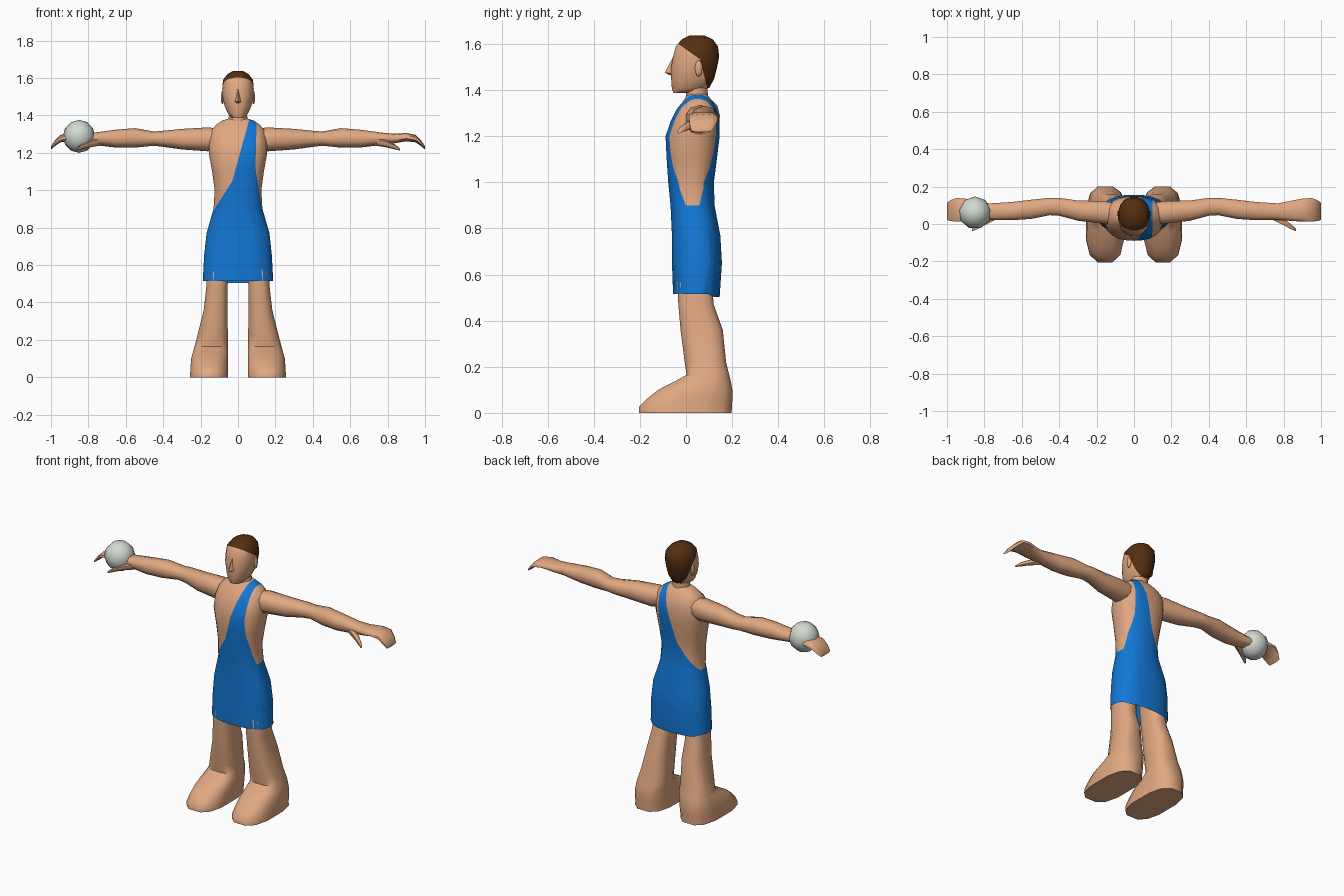
import bpy, bmesh, math
from mathutils import Vector

if "Cube" in bpy.data.objects:
    bpy.data.objects.remove(bpy.data.objects["Cube"])


def material(name, rgb):
    m = bpy.data.materials.new(name)
    m.diffuse_color = (*rgb, 1)
    m.use_nodes = True
    m.node_tree.nodes["Principled BSDF"].inputs["Base Color"].default_value = m.diffuse_color
    return m


SKIN = material("skin", (0.75, 0.39, 0.22))
BLUE = material("blue cloth", (0.006, 0.19, 0.68))
HAIR = material("brown hair", (0.09, 0.028, 0.006))
STONE = material("pale grey", (0.64, 0.69, 0.64))


def finish(bm, name, mats, mirror=False, angle=60):
    bmesh.ops.recalc_face_normals(bm, faces=bm.faces)
    me = bpy.data.meshes.new(name)
    bm.to_mesh(me)
    bm.free()
    ob = bpy.data.objects.new(name, me)
    bpy.context.collection.objects.link(ob)
    for m in mats:
        me.materials.append(m)
    bpy.ops.object.select_all(action='DESELECT')
    ob.select_set(True)
    bpy.context.view_layer.objects.active = ob
    bpy.ops.object.shade_smooth_by_angle(angle=math.radians(angle))
    if mirror:
        mod = ob.modifiers.new("mirror", 'MIRROR')
        mod.use_mirror_merge = False
    return ob


def loft(rings, axis='z', n=12, power=2.0, cap_start=True):
    """Rings are (position, u0, u1, v0, v1); u,v = x,y for z lofts and y,z for x lofts."""
    bm = bmesh.new()
    rows = []
    for pos, u0, u1, v0, v1 in rings:
        row = []
        for i in range(n):
            a = 2 * math.pi * (i + 0.5) / n
            c, s = math.cos(a), math.sin(a)
            u = (u0 + u1) / 2 + (u1 - u0) / 2 * math.copysign(abs(c) ** (2 / power), c)
            v = (v0 + v1) / 2 + (v1 - v0) / 2 * math.copysign(abs(s) ** (2 / power), s)
            row.append(bm.verts.new((u, v, pos) if axis == 'z' else (pos, u, v)))
        rows.append(row)
    for a, b in zip(rows, rows[1:]):
        for i in range(n):
            j = (i + 1) % n
            bm.faces.new((a[i], a[j], b[j], b[i]))
    if cap_start:
        bm.faces.new(rows[0])
    bm.faces.new(rows[-1])
    return bm


def cut(bm, p, q, axis):
    """Cut along the line p-q drawn in the (axis, z) plane."""
    d0, dz = q[0] - p[0], q[1] - p[1]
    if axis == 'x':
        co, no = Vector((p[0], 0, p[1])), Vector((dz, 0, -d0))
    else:
        co, no = Vector((0, p[0], p[1])), Vector((0, dz, -d0))
    bmesh.ops.bisect_plane(bm, geom=bm.verts[:] + bm.edges[:] + bm.faces[:],
                           plane_co=co, plane_no=no.normalized())


def line(p, q, z):
    return p[0] + (q[0] - p[0]) * (z - p[1]) / (q[1] - p[1])


# Torso with one-shoulder tunic, open at the hem
torso = [(z, -w, w, y0, y1) for z, w, y0, y1 in (
    (0.515, 0.19, -0.057, 0.147), (0.65, 0.183, -0.062, 0.157),
    (0.77, 0.17, -0.062, 0.15), (0.90, 0.132, -0.068, 0.125),
    (1.00, 0.126, -0.078, 0.122), (1.10, 0.14, -0.085, 0.135),
    (1.20, 0.158, -0.09, 0.147), (1.27, 0.158, -0.066, 0.147),
    (1.32, 0.145, -0.04, 0.135), (1.35, 0.118, -0.015, 0.118),
    (1.372, 0.085, 0.0, 0.1), (1.385, 0.045, 0.01, 0.09))]
bm = loft(torso, n=20, power=2.4, cap_start=False)
for v in bm.verts:
    if v.co.z < 0.52 and v.co.y > 0.1:
        v.co.z -= 0.012
A = ((0.058, 1.37), (-0.03, 1.05))      # strap inner edge, upper
B = ((-0.03, 1.05), (-0.132, 0.89))     # strap inner edge, lower
C = ((0.093, 1.12), (0.132, 0.87))      # strap outer edge, lower
D = ((0.1, 1.37), (0.093, 1.12))        # strap outer edge, upper
for p, q in (A, B, C, D):
    cut(bm, p, q, 'x')
for f in bm.faces:
    c = f.calc_center_median()
    inner = min(line(*A, c.z), line(*B, c.z))
    outer = max(line(*C, c.z), line(*D, c.z))
    f.material_index = 1 if c.z < 0.87 or inner < c.x < outer else 0
finish(bm, "torso_and_tunic", [SKIN, BLUE])

# Neck
finish(loft([(1.35, -0.06, 0.06, -0.005, 0.1), (1.40, -0.05, 0.05, 0.0, 0.095),
             (1.46, -0.05, 0.05, 0.0, 0.1)]), "neck", [SKIN])

# Head, with the hair split off along a temple line and a nape line
head = [(z, -w, w, y0, y1) for z, w, y0, y1 in (
    (1.387, 0.035, -0.055, 0.03), (1.41, 0.055, -0.063, 0.102),
    (1.45, 0.073, -0.066, 0.124), (1.50, 0.084, -0.066, 0.137),
    (1.545, 0.086, -0.058, 0.146), (1.59, 0.081, -0.046, 0.14),
    (1.62, 0.058, -0.02, 0.118), (1.638, 0.028, 0.015, 0.08))]
bm = loft(head, n=16, power=2.2)
H1 = ((-0.042, 1.607), (0.06, 1.535))
H2 = ((0.06, 1.535), (0.095, 1.40))
cut(bm, *H1, 'y')
cut(bm, *H2, 'y')
for f in bm.faces:
    c = f.calc_center_median()
    f.material_index = 1 if c.y > line(*H1, c.z) or c.y > line(*H2, c.z) else 0
finish(bm, "head_and_hair", [SKIN, HAIR])

# Nose
bm = bmesh.new()
bridge, tip, left, right, under = [bm.verts.new(p) for p in (
    (0, -0.056, 1.545), (0, -0.092, 1.476), (-0.02, -0.06, 1.472),
    (0.02, -0.06, 1.472), (0, -0.062, 1.462))]
for f in ((bridge, left, tip), (bridge, tip, right), (tip, left, under), (tip, under, right)):
    bm.faces.new(f)
finish(bm, "nose", [SKIN], angle=30)

# Ears
bm = bmesh.new()
bmesh.ops.create_uvsphere(bm, u_segments=8, v_segments=6, radius=1)
for v in bm.verts:
    v.co = Vector((0.083 + 0.009 * v.co.x, 0.055 + 0.016 * v.co.y, 1.495 + 0.036 * v.co.z))
finish(bm, "ears", [SKIN], mirror=True)

# Arms ending in drooping hands
finish(loft([
    (0.10, 0.0, 0.115, 1.225, 1.33), (0.16, -0.002, 0.125, 1.208, 1.336),
    (0.30, 0.015, 0.128, 1.218, 1.328), (0.40, 0.042, 0.142, 1.232, 1.318),
    (0.45, 0.045, 0.142, 1.238, 1.314), (0.55, 0.025, 0.132, 1.228, 1.332),
    (0.65, 0.018, 0.12, 1.228, 1.324), (0.77, 0.02, 0.112, 1.242, 1.308),
    (0.83, 0.015, 0.125, 1.25, 1.302), (0.90, 0.01, 0.138, 1.262, 1.306),
    (0.95, 0.01, 0.142, 1.256, 1.296), (0.98, 0.013, 0.13, 1.235, 1.265),
    (1.0, 0.02, 0.115, 1.218, 1.235)], axis='x', n=10, power=2.3),
    "arms", [SKIN], mirror=True)

# Thumbs
finish(loft([(0.74, 0.02, 0.065, 1.238, 1.285), (0.80, -0.01, 0.035, 1.228, 1.264),
             (0.84, -0.03, 0.0, 1.218, 1.245), (0.865, -0.04, -0.022, 1.212, 1.224)],
            axis='x', n=6), "thumbs", [SKIN], mirror=True)

# Legs flaring into large feet
finish(loft([
    (0.0, 0.05, 0.26, -0.21, 0.203), (0.025, 0.05, 0.258, -0.21, 0.204),
    (0.06, 0.05, 0.256, -0.175, 0.206), (0.10, 0.05, 0.253, -0.125, 0.205),
    (0.135, 0.05, 0.243, -0.055, 0.198), (0.165, 0.05, 0.235, 0.0, 0.19),
    (0.22, 0.052, 0.22, -0.008, 0.176), (0.36, 0.055, 0.185, -0.026, 0.162),
    (0.47, 0.055, 0.172, -0.035, 0.122), (0.56, 0.05, 0.165, -0.04, 0.115),
    (0.75, 0.03, 0.14, -0.035, 0.115)], n=12, power=2.8),
    "legs_and_feet", [SKIN], mirror=True)

# Ball in one hand
bm = bmesh.new()
bmesh.ops.create_uvsphere(bm, u_segments=9, v_segments=6, radius=0.088)
for v in bm.verts:
    v.co += Vector((-0.85, 0.06, 1.288))
finish(bm, "ball", [STONE])
